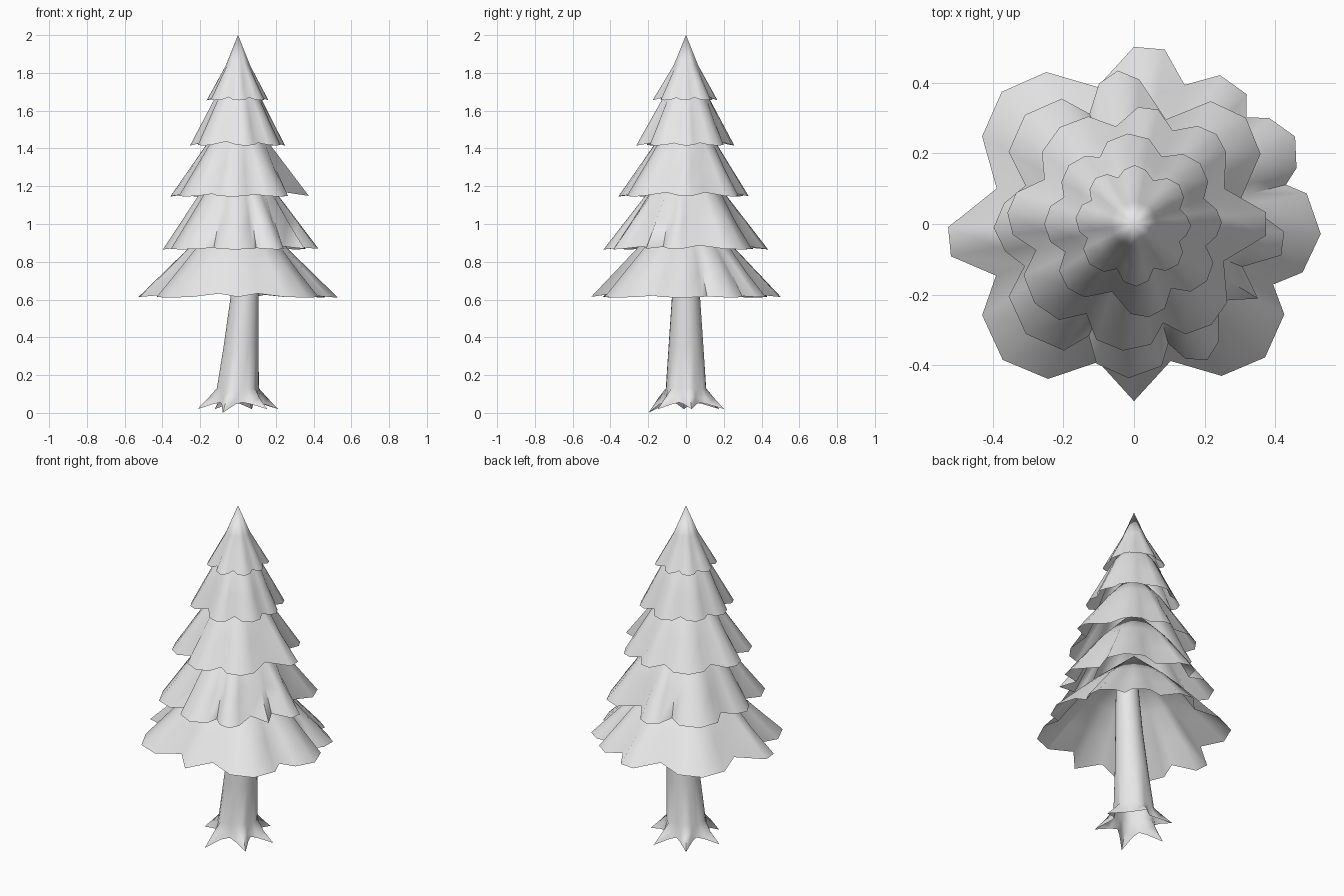
import bpy, bmesh, math

cube = bpy.data.objects.get("Cube")
if cube:
    bpy.data.objects.remove(cube)

grey = bpy.data.materials.new("plain_grey")
grey.use_nodes = True
colour = (0.8, 0.8, 0.8, 1)
grey.diffuse_color = colour
grey.node_tree.nodes["Principled BSDF"].inputs["Base Color"].default_value = colour


def polar(angle, radius, z, cx=0.0):
    a = math.radians(angle)
    return (cx + radius * math.cos(a), radius * math.sin(a), z)


def loft(name, rings, apex):
    """Skin a stack of closed rings, open below and closed to a point above."""
    bm = bmesh.new()
    rows = [[bm.verts.new(p) for p in ring] for ring in rings]
    n = len(rows[0])
    for low, high in zip(rows, rows[1:]):
        for i in range(n):
            j = (i + 1) % n
            bm.faces.new((low[i], low[j], high[j], high[i]))
    tip = bm.verts.new(apex)
    for i in range(n):
        bm.faces.new((rows[-1][i], rows[-1][(i + 1) % n], tip))
    mesh = bpy.data.meshes.new(name)
    bm.to_mesh(mesh)
    bm.free()
    obj = bpy.data.objects.new(name, mesh)
    bpy.context.collection.objects.link(obj)
    mesh.materials.append(grey)
    bpy.ops.object.select_all(action="DESELECT")
    obj.select_set(True)
    bpy.context.view_layer.objects.active = obj
    bpy.ops.object.shade_smooth_by_angle(angle=math.radians(75))


def scalloped_rim(lobes, corner, middle, depth):
    """Angle, radius and lift round a rim; wider gaps cut deeper notches."""
    rim = []
    for k, (start, end, reach) in enumerate(lobes):
        following = lobes[(k + 1) % len(lobes)][0]
        if following < start:
            following += 360
        rim.append((start, corner * reach, 0.004))
        if end - start > 12:
            rim.append(((start + end) / 2, middle * reach, 0.0))
        if end > start:
            rim.append((end, corner * reach, 0.004))
        gap = min(following - end, 30) / 30
        rim.append(((end + following) / 2, corner - depth * math.sqrt(gap), 0.022 * gap))
    return rim


def branch_tier(name, lobes, radii, z, shoulder, top):
    """Open skirt whose lobes fade out towards a round shoulder."""
    rim = scalloped_rim(lobes, *radii)
    shoulder_r, shoulder_z = shoulder
    rings = []
    for t in (0, 0.5, 1):
        rings.append([polar(a, r + (shoulder_r * (0.8 + 0.2 * r / radii[0]) - r) * t,
                            z + lift + (shoulder_z - z - lift) * t)
                      for a, r, lift in rim])
    loft(name, rings, (0, 0, top))


# Branch tiers, from the ground up: each lobe has a start, an end and a reach
branch_tier("branches_bottom",
            [(-16, 10, 1), (19, 38, 0.98), (49, 60, 0.98), (80, 90, 1.01),
             (120, 150, 1), (181, 190, 1.06), (211, 241, 1.01),
             (270, 270, 1.01), (300, 329, 1)],
            (0.497, 0.53, 0.095), 0.61, (0.25, 0.88), 1.1)
branch_tier("branches_lower",
            [(-12, -3, 1.04), (29, 58, 1), (88, 104, 1), (120, 150, 1),
             (171, 192, 0.91), (210, 241, 1), (255, 281, 1), (291, 306, 1),
             (329, 329, 1)],
            (0.41, 0.437, 0.1), 0.865, (0.205, 1.16), 1.38)
branch_tier("branches_middle",
            [(-5, 5, 1.09), (38, 57, 0.96), (78, 88, 0.96), (113, 142, 0.96),
             (165, 185, 1), (205, 232, 1), (252, 278, 1), (295, 320, 1)],
            (0.345, 0.36, 0.07), 1.145, (0.16, 1.43), 1.62)
branch_tier("branches_upper",
            [(-8, 10, 0.95), (30, 55, 0.97), (80, 108, 0.98), (126, 150, 0.95),
             (168, 192, 0.97), (212, 236, 1), (268, 290, 1.02), (310, 334, 1)],
            (0.25, 0.262, 0.048), 1.415, (0.12, 1.67), 1.82)
branch_tier("branches_top",
            [(-12, 8, 0.95), (28, 54, 1), (78, 100, 0.98), (118, 142, 1),
             (160, 188, 0.98), (206, 238, 1), (260, 284, 1.04), (304, 330, 1)],
            (0.16, 0.17, 0.028), 1.655, (0.064, 1.84), 2.0)

# Leaning trunk with pointed hollow roots spreading from its foot
roots = [8, 70, 125, 183, 248, 316]
columns = []
for angle, following in zip(roots, roots[1:] + [roots[0] + 360]):
    gap = following - angle
    columns += [(angle, 1.0), (angle + gap * 0.25, 0.25),
                (angle + gap * 0.5, 0.0), (angle + gap * 0.75, 0.25)]

foot = []
for angle, spread in columns:
    drop = 0.0 if angle == 248 else 0.02
    foot.append(polar(angle, 0.115 + 0.1 * spread, 0.055 + (drop - 0.055) * spread))
flare = [polar(a, 0.112 + 0.045 * s, 0.08) for a, s in columns]
collar = [polar(a, 0.106 + 0.006 * s, 0.13) for a, s in columns]
shaft = [[polar(a, r, z, cx) for a, s in columns]
         for r, z, cx in ((0.092, 0.36, 0.017), (0.075, 0.61, 0.035), (0.062, 0.87, 0.048))]
loft("trunk", [foot, flare, collar] + shaft, (0.048, 0, 0.87))
